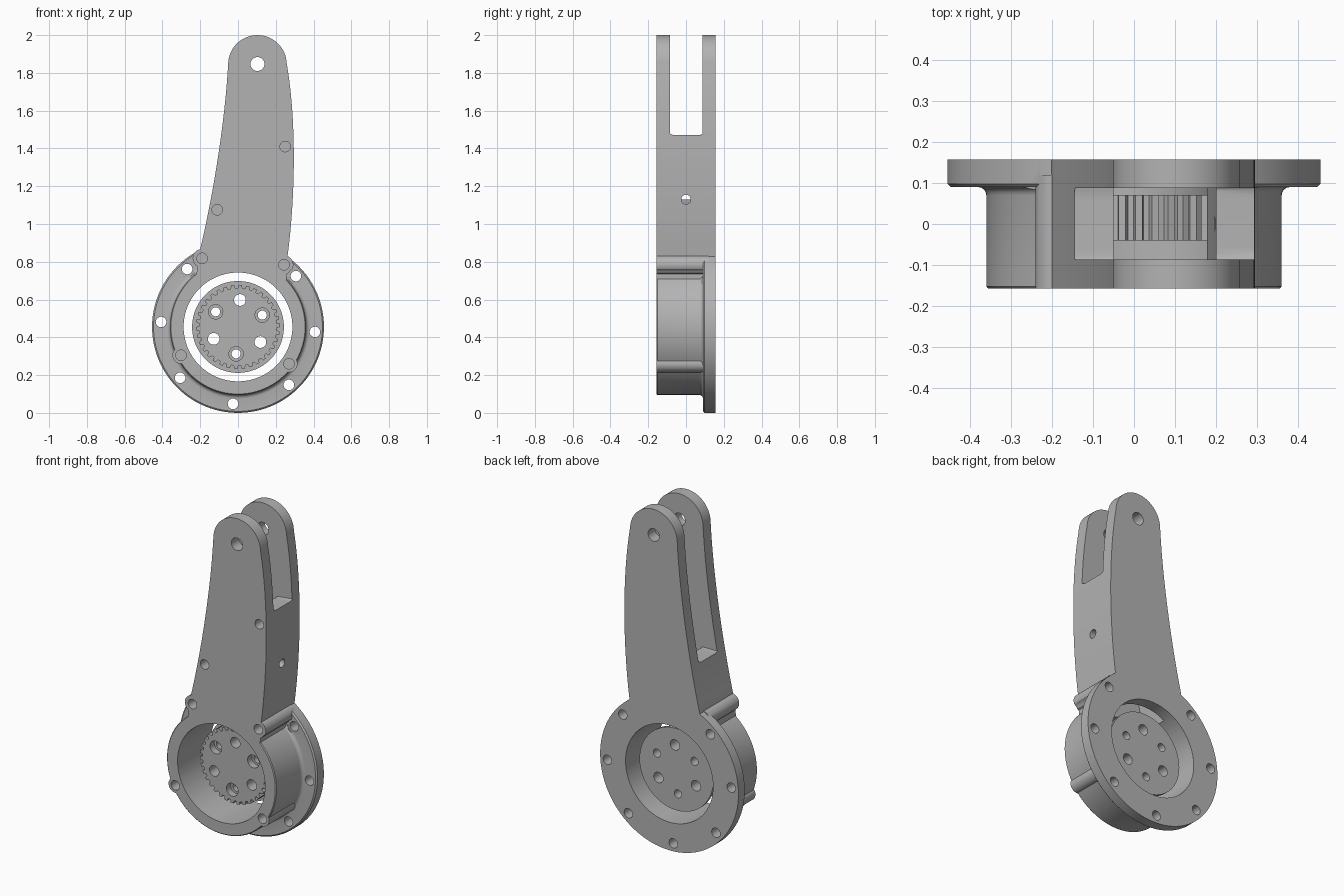
import bpy, bmesh, math
from mathutils import Vector, Matrix
from mathutils.geometry import interpolate_bezier

if "Cube" in bpy.data.objects:
    bpy.data.objects.remove(bpy.data.objects["Cube"])

metal = bpy.data.materials.new("grey_metal")
metal.use_nodes = True
metal.diffuse_color = (0.45, 0.45, 0.45, 1)
metal.node_tree.nodes["Principled BSDF"].inputs["Base Color"].default_value = (0.45, 0.45, 0.45, 1)

CZ = 0.455                    # height of the hub axis
FRONT, BACK = -0.157, 0.157
STEP = 0.09                   # front face of the flange


def finish(name, bm):
    bmesh.ops.recalc_face_normals(bm, faces=bm.faces)
    mesh = bpy.data.meshes.new(name)
    bm.to_mesh(mesh)
    bm.free()
    obj = bpy.data.objects.new(name, mesh)
    mesh.materials.append(metal)
    bpy.context.collection.objects.link(obj)
    return obj


def prism(name, outline, y0, y1, rounded=(), radius=0.03):
    """Extrude an (x, z) outline along y; round the long edges listed as index pairs."""
    bm = bmesh.new()
    n = len(outline)
    a = [bm.verts.new((x, y0, z)) for x, z in outline]
    b = [bm.verts.new((x, y1, z)) for x, z in outline]
    bm.faces.new(a)
    bm.faces.new(b[::-1])
    for i in range(n):
        j = (i + 1) % n
        bm.faces.new((a[i], b[i], b[j], a[j]))
    if rounded:
        edges = [bm.edges.get((side[i], side[j])) for i, j in rounded for side in (a, b)]
        bmesh.ops.recalc_face_normals(bm, faces=bm.faces)
        bmesh.ops.bevel(bm, geom=edges, offset=radius, segments=5, profile=0.5, affect='EDGES')
    return finish(name, bm)


def circle(x, z, r, n=32):
    return [(x + r * math.cos(math.tau * i / n), z + r * math.sin(math.tau * i / n)) for i in range(n)]


def rod(x, z, r, y0, y1, n=32):
    return prism("rod", circle(x, z, r, n), y0, y1)


def polar(r, degrees):
    t = math.radians(degrees)
    return r * math.cos(t), CZ + r * math.sin(t)


def lathe(name, profile, steps=96):
    """Turn an (r, y) profile about the hub axis."""
    bm = bmesh.new()
    verts = [bm.verts.new((r, y, CZ)) for r, y in profile]
    edges = [bm.edges.new(pair) for pair in zip(verts, verts[1:])]
    bmesh.ops.spin(bm, geom=verts + edges, cent=(0, 0, CZ), axis=(0, 1, 0), angle=math.tau, steps=steps)
    bmesh.ops.remove_doubles(bm, verts=bm.verts, dist=1e-5)
    return finish(name, bm)


def combine(target, parts, operation):
    for part in parts:
        bpy.context.view_layer.objects.active = target
        mod = target.modifiers.new("combine", 'BOOLEAN')
        mod.operation, mod.solver, mod.object = operation, 'EXACT', part
        bpy.ops.object.modifier_apply(modifier=mod.name)
        bpy.data.objects.remove(part)


def smooth(obj):
    bpy.ops.object.select_all(action='DESELECT')
    obj.select_set(True)
    bpy.context.view_layer.objects.active = obj
    bpy.ops.object.shade_smooth_by_angle(angle=math.radians(30))


def bezier(*points):
    p = [Vector((x, 0, z)) for x, z in points]
    return [(v.x, v.z) for v in interpolate_bezier(*p, 20)]


# Housing drum with filleted flange
f = 0.02
fillet = [(0.36 + f - f * math.cos(t), STEP - f + f * math.sin(t)) for t in (0, 0.4, 0.8, 1.2, math.pi / 2)]
body = lathe("arm_and_housing", [(0, FRONT), (0.355, FRONT), (0.36, FRONT + 0.005)] + fillet +
             [(0.447, STEP), (0.455, STEP + 0.008), (0.455, BACK), (0, BACK)])

# Curved arm with a round tip
left = bezier((-0.2, 0.868), (-0.13, 1.16), (-0.068, 1.55), (-0.052, 1.85))
right = bezier((0.262, 0.828), (0.305, 1.15), (0.31, 1.55), (0.258, 1.85))
tip = [(0.103 + 0.155 * math.cos(math.radians(a)), 1.845 + 0.155 * math.sin(math.radians(a)))
       for a in range(6, 175, 6)]
arm = prism("arm", [(-0.24, 0.6), (0.25, 0.6)] + right + tip + left[::-1], FRONT, BACK)

# Screw bosses around the housing
upper_bosses = [(-0.19, 0.818), (0.243, 0.784)]
lower_bosses = [(-0.302, 0.305), (0.27, 0.26)]
combine(body, [arm] + [rod(x, z, 0.05, FRONT, 0.12) for x, z in upper_bosses] +
        [rod(x, z, 0.045, FRONT, 0.12) for x, z in lower_bosses], 'UNION')

# Fork slot and belt cavity, long on one side and short on the other
cavity = prism("cavity", [(-0.16, 0.58), (0.17, 0.58), (0.195, 0.9), (0.2, 1.47), (0.5, 1.47), (0.5, 2.2),
                          (-0.5, 2.2), (-0.5, 1.1), (-0.05, 1.13), (-0.11, 0.85)],
               -0.086, 0.088, rounded=((3, 4), (7, 8)))
cutters = [cavity, rod(0, CZ, 0.288, -0.3, 0.3, 96), rod(0.103, 1.847, 0.037, -0.3, 0.3)]

# Flange bolt holes, with clearance beside the upper bosses
for k in range(7):
    x, z = polar(0.408, 131.3 + 45 * k)
    cutters.append(rod(x, z, 0.028, -0.3, 0.3))
    if k in (0, 6):
        cutters.append(rod(x, z, 0.042, -0.3, STEP))

# Blind screw holes in the front face
for x, z in upper_bosses + lower_bosses + [(0.25, 1.41), (-0.11, 1.075)]:
    cutters.append(rod(x, z, 0.028, -0.3, -0.03))

# Cross hole through the side wall
cross = rod(0, 0, 0.025, 0.1, 0.5)
cross.data.transform(Matrix.Translation((0, 0, 1.13)) @ Matrix.Rotation(-math.pi / 2, 4, 'Z'))
cutters.append(cross)
combine(body, cutters, 'DIFFERENCE')
smooth(body)

# Toothed pulley with a rear rim
teeth = 34
outline = []
for k in range(teeth):
    for part, r in ((0, 0.222), (0.42, 0.222), (0.54, 0.205), (0.88, 0.205)):
        outline.append(polar(r, 360 * (k + part) / teeth))
pulley = prism("toothed_pulley", outline, -0.04, 0.075)
combine(pulley, [rod(0, CZ, 0.243, 0.07, STEP, 96)], 'UNION')

# Pulley bolt holes, every second one counterbored
holes = []
for k in range(6):
    x, z = polar(0.143, 86 + 60 * k)
    holes.append(rod(x, z, 0.024 if k % 2 else 0.031, -0.3, 0.3))
    if k % 2:
        holes.append(rod(x, z, 0.038, -0.3, 0.0))
combine(pulley, holes, 'DIFFERENCE')
smooth(pulley)
